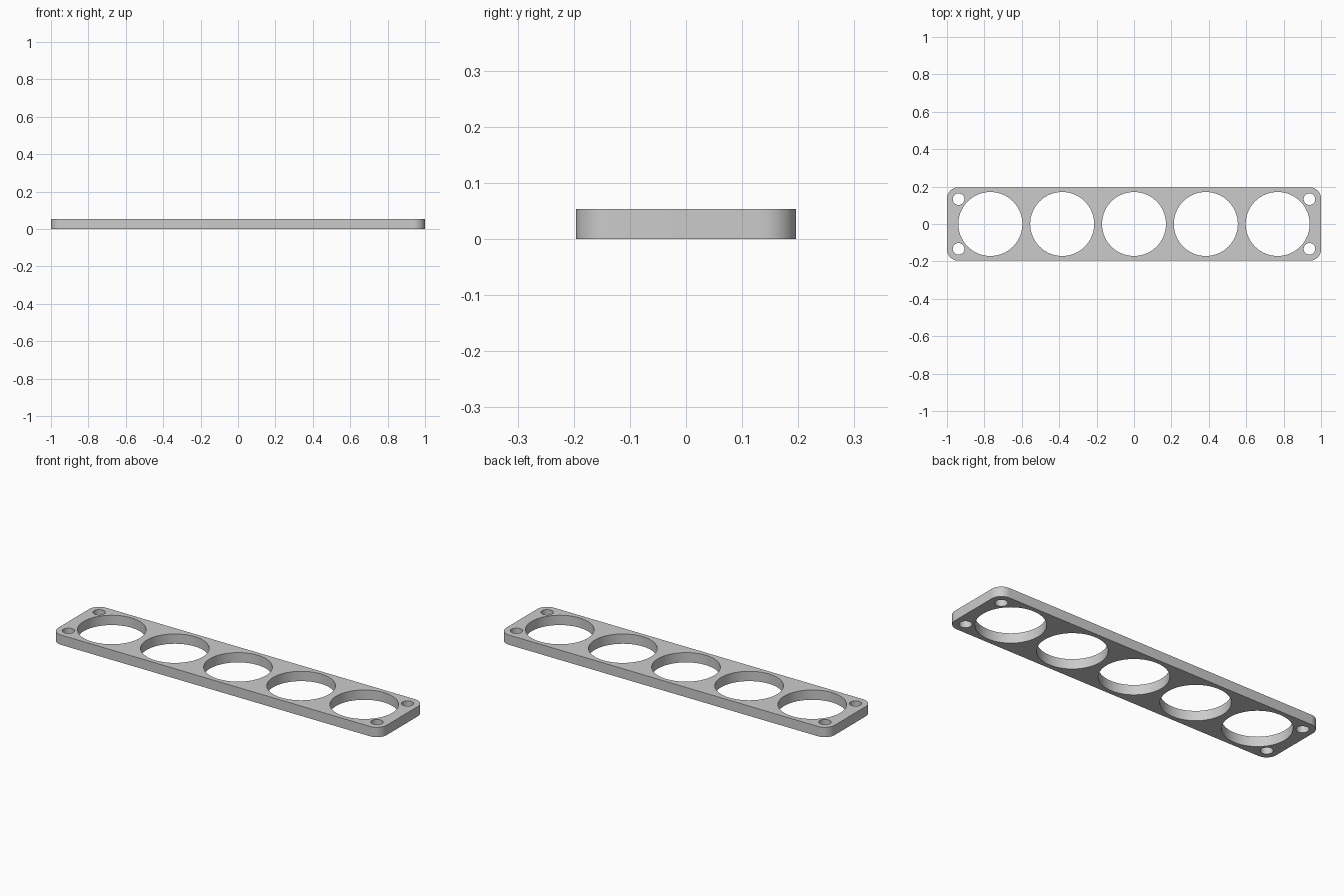
import bpy
import bmesh
from math import cos, sin, pi

if "Cube" in bpy.data.objects:
    bpy.data.objects.remove(bpy.data.objects["Cube"])

HALF_X, HALF_Y, HEIGHT = 1.0, 0.196, 0.054
CORNER = 0.06


def arc(cx, cy, radius, start, end, steps):
    """Points along an arc, both ends included."""
    angles = [start + (end - start) * i / steps for i in range(steps + 1)]
    return [(cx + radius * cos(a), cy + radius * sin(a)) for a in angles]


def add_loop(curve, points):
    spline = curve.splines.new('POLY')
    spline.points.add(len(points) - 1)
    for p, (x, y) in zip(spline.points, points):
        p.co = (x, y, 0, 1)
    spline.use_cyclic_u = True


def add_hole(curve, x, y, radius, sides):
    add_loop(curve, arc(x, y, radius, 0, 2 * pi, sides)[:-1])


curve = bpy.data.curves.new("mounting_plate", 'CURVE')
curve.dimensions = '2D'
curve.fill_mode = 'BOTH'
curve.extrude = HEIGHT / 2

# Rounded rectangular outline
outline = []
for i, (sx, sy) in enumerate([(1, 1), (-1, 1), (-1, -1), (1, -1)]):
    outline += arc(sx * (HALF_X - CORNER), sy * (HALF_Y - CORNER), CORNER,
                   i * pi / 2, (i + 1) * pi / 2, 12)
add_loop(curve, outline)

# Row of five large openings
for i in range(-2, 3):
    add_hole(curve, i * 0.384, 0, 0.171, 72)

# Screw hole in each corner
for sx in (-1, 1):
    for sy in (-1, 1):
        add_hole(curve, sx * 0.938, sy * 0.133, 0.031, 32)

plate = bpy.data.objects.new("mounting_plate", curve)
bpy.context.collection.objects.link(plate)
plate.location.z = HEIGHT / 2
bpy.ops.object.select_all(action='DESELECT')
plate.select_set(True)
bpy.context.view_layer.objects.active = plate
bpy.ops.object.convert(target='MESH')
plate = bpy.context.object

# Weld the caps to the walls
bm = bmesh.new()
bm.from_mesh(plate.data)
bmesh.ops.remove_doubles(bm, verts=bm.verts, dist=0.0001)
bmesh.ops.recalc_face_normals(bm, faces=bm.faces)
bm.to_mesh(plate.data)
bm.free()
bpy.ops.object.shade_smooth_by_angle()

# Plain grey material
grey = bpy.data.materials.new("plain_grey")
grey.use_nodes = True
colour = (0.6, 0.6, 0.6, 1)
grey.diffuse_color = colour
grey.node_tree.nodes["Principled BSDF"].inputs["Base Color"].default_value = colour
plate.data.materials.clear()
plate.data.materials.append(grey)
